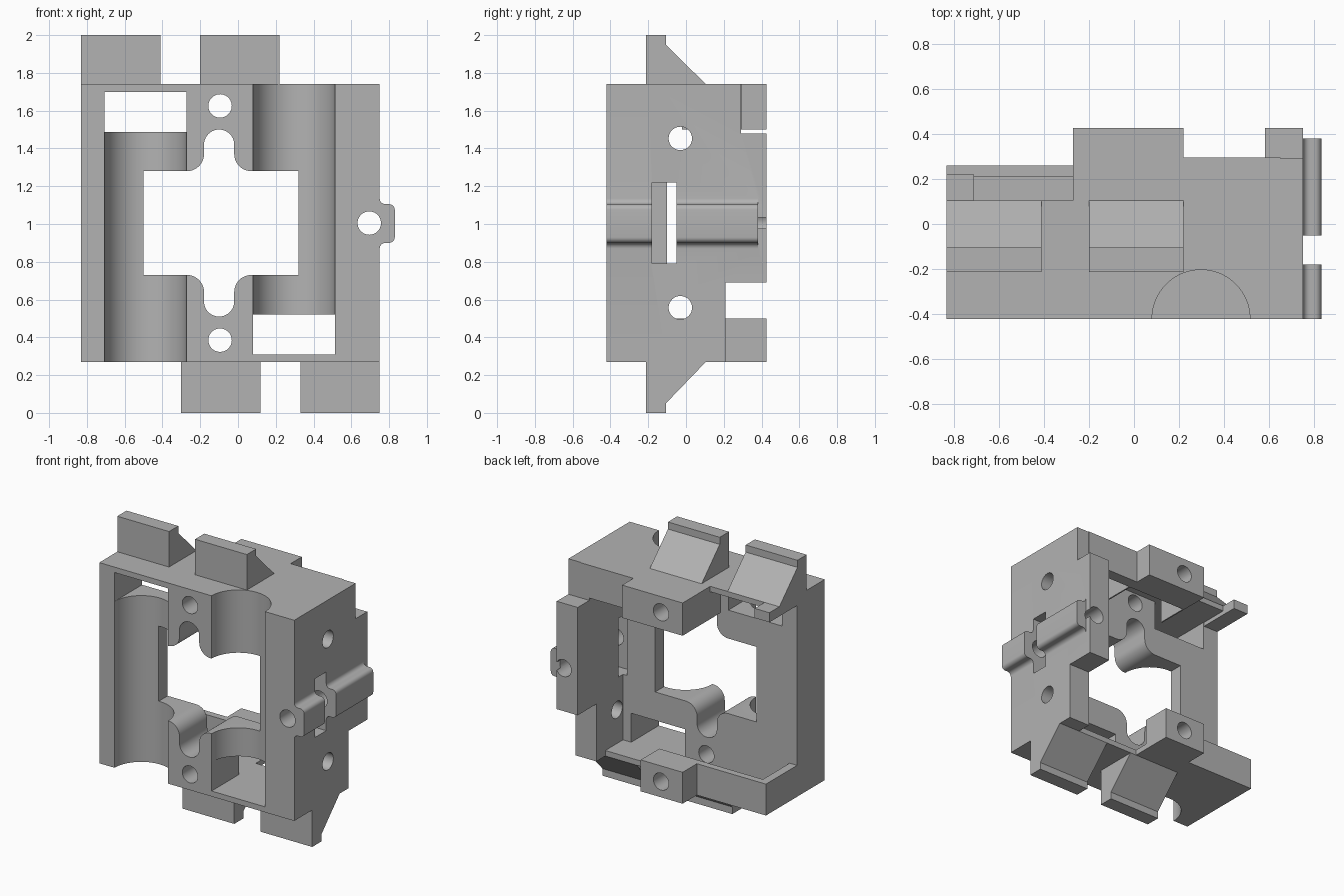
import bpy, bmesh, math
from mathutils import Vector

if "Cube" in bpy.data.objects:
    bpy.data.objects.remove(bpy.data.objects["Cube"])

grey = bpy.data.materials.new("plain_grey")
grey.diffuse_color = (0.45, 0.45, 0.45, 1)
grey.use_nodes = True
grey.node_tree.nodes["Principled BSDF"].inputs["Base Color"].default_value = grey.diffuse_color


def prism(name, pts, axis, lo, hi):
    """Extrude a 2D outline along an axis: 'x' takes (y, z), 'y' takes (x, z)."""
    place = {'x': lambda a, b, t: (t, a, b), 'y': lambda a, b, t: (a, t, b),
             'z': lambda a, b, t: (a, b, t)}[axis]
    bm = bmesh.new()
    face = bm.faces.new([bm.verts.new(place(a, b, lo)) for a, b in pts])
    new = bmesh.ops.extrude_face_region(bm, geom=[face])['geom']
    move = Vector(place(0, 0, hi - lo))
    bmesh.ops.translate(bm, verts=[v for v in new if isinstance(v, bmesh.types.BMVert)], vec=move)
    bmesh.ops.recalc_face_normals(bm, faces=bm.faces)
    mesh = bpy.data.meshes.new(name)
    bm.to_mesh(mesh)
    bm.free()
    mesh.materials.append(grey)
    ob = bpy.data.objects.new(name, mesh)
    bpy.context.collection.objects.link(ob)
    return ob


def box(name, x0, x1, y0, y1, z0, z1):
    return prism(name, [(x0, z0), (x1, z0), (x1, z1), (x0, z1)], 'y', y0, y1)


def arc(cx, cy, r, a0, a1, n):
    return [(cx + r * math.cos(math.radians(a0 + (a1 - a0) * i / n)),
             cy + r * math.sin(math.radians(a0 + (a1 - a0) * i / n))) for i in range(n + 1)]


def rod(name, axis, a, b, r, lo, hi, n=40):
    return prism(name, arc(a, b, r, 0, 360, n)[:-1], axis, lo, hi)


def combine(target, tool, operation):
    bpy.context.view_layer.objects.active = target
    mod = target.modifiers.new(operation.lower(), 'BOOLEAN')
    mod.operation = operation
    mod.solver = 'EXACT'
    mod.object = tool
    bpy.ops.object.modifier_apply(modifier=mod.name)
    bpy.data.objects.remove(tool)


L, R, F, B = -0.83, 0.75, -0.42, 0.425
Z0, Z1, MID = 0.27, 1.74, 1.005

# Front wall, then the walls behind it
frame = box("frame", L, R, F, -0.10, Z0, Z1)
parts = [
    # right wall with stepped back edge
    prism("right_wall", [(-0.2, Z0), (0.21, Z0), (0.21, 0.69), (B, 0.69), (B, 1.48),
                         (0.29, 1.48), (0.29, Z1), (-0.2, Z1)], 'x', 0.58, R),
    # top plate and blocks
    box("top_plate", L, -0.20, -0.2, 0.105, 1.70, Z1),
    box("top_corner", L, -0.71, -0.2, 0.22, 1.67, Z1),
    box("top_block", -0.27, 0.22, -0.02, B, 1.50, Z1),
    box("top_link", -0.27, 0.22, -0.2, 0.1, 1.70, Z1),
    box("top_right", 0.20, 0.65, -0.2, 0.295, 1.70, Z1),
    box("top_right_lip", 0.20, 0.65, 0.21, 0.295, 1.50, Z1),
    # bottom plate, lip and block
    box("floor", 0.0, 0.65, -0.2, 0.105, Z0, 0.31),
    box("floor_left", L, 0.07, -0.2, 0.26, Z0, 0.31),
    box("bottom_lip", L, -0.20, 0.21, 0.26, Z0, 0.50),
    box("bottom_side", L, -0.77, -0.2, 0.26, Z0, 0.50),
    box("bottom_block", -0.27, 0.07, 0.21, B, Z0, 0.50),
]
# Ridge along the right side, flared into the wall
r = 0.03
ridge = ([(0.70, 0.87), (0.75, 0.87)] + arc(0.78, 0.87, r, 180, 90, 6)[1:]
         + arc(0.80, 0.93, r, -90, 0, 6) + arc(0.80, 1.075, r, 0, 90, 6)
         + arc(0.78, 1.135, r, 270, 180, 6) + [(0.70, 1.135)])
parts.append(prism("ridge", ridge, 'y', F, 0.38))
for p in parts:
    combine(frame, p, 'UNION')

# The block behind the upper screw stays open against the front wall
combine(frame, box("block_gap", -0.26, 0.21, -0.099, 0.21, 1.45, 1.70), 'DIFFERENCE')

# Central opening with a rounded slot above and below
cx, hw, fr = -0.10, 0.08, 0.09
top = ([(0.32, MID), (0.32, 1.28)] + arc(cx + hw + fr, 1.28 + fr, fr, 270, 180, 10)
       + arc(cx, 1.42, hw, 0, 180, 20)
       + arc(cx - hw - fr, 1.28 + fr, fr, 0, -90, 10) + [(-0.50, 1.28), (-0.50, MID)])
outline = top[1:-1] + [(x, 2 * MID - z) for x, z in reversed(top[1:-1])]
cutters = [prism("opening", outline, 'y', -0.6, -0.05)]

# Half-round channels and the windows at their closed ends
cutters += [
    rod("left_channel", 'z', -0.49, F, 0.217, 0.1, 1.49, 64),
    rod("right_channel", 'z', 0.297, F, 0.217, 0.52, 1.9, 64),
    box("left_window", -0.707, -0.273, -0.6, -0.05, 1.488, 1.70),
    box("right_window", 0.08, 0.514, -0.6, -0.05, 0.31, 0.522),
    # nut slot and long hole of the ridge
    box("nut_slot", 0.55, 0.95, -0.18, -0.05, 0.79, 1.22),
    rod("ridge_hole", 'y', 0.695, MID, 0.062, -0.6, 0.6),
]
for s in (-1, 1):
    cutters.append(rod("screw_hole", 'y', cx + 0.005, MID + s * 0.62, 0.062, -0.6, 0.6))
    cutters.append(rod("side_hole", 'x', -0.03, MID + s * 0.448, 0.062, 0.53, 0.9))
for c in cutters:
    combine(frame, c, 'DIFFERENCE')

# Wedge clips: two above, two below
clip = [(-0.212, 1.74), (-0.212, 2.0), (-0.105, 2.0), (-0.105, 1.948), (0.105, 1.74)]
low_clip = [(y, 2.0 - z + (0.01 if z < 1.8 else 0)) for y, z in clip]
for i, x in enumerate((L, -0.20)):
    prism(f"top_clip_{i + 1}", clip, 'x', x, x + 0.42)
for i, x in enumerate((-0.302, 0.33)):
    prism(f"bottom_clip_{i + 1}", low_clip, 'x', x, x + 0.42)

# Smooth the round surfaces, keep edges sharp
bpy.ops.object.select_all(action='DESELECT')
frame.select_set(True)
bpy.context.view_layer.objects.active = frame
bpy.ops.object.shade_smooth_by_angle(angle=math.radians(30))
